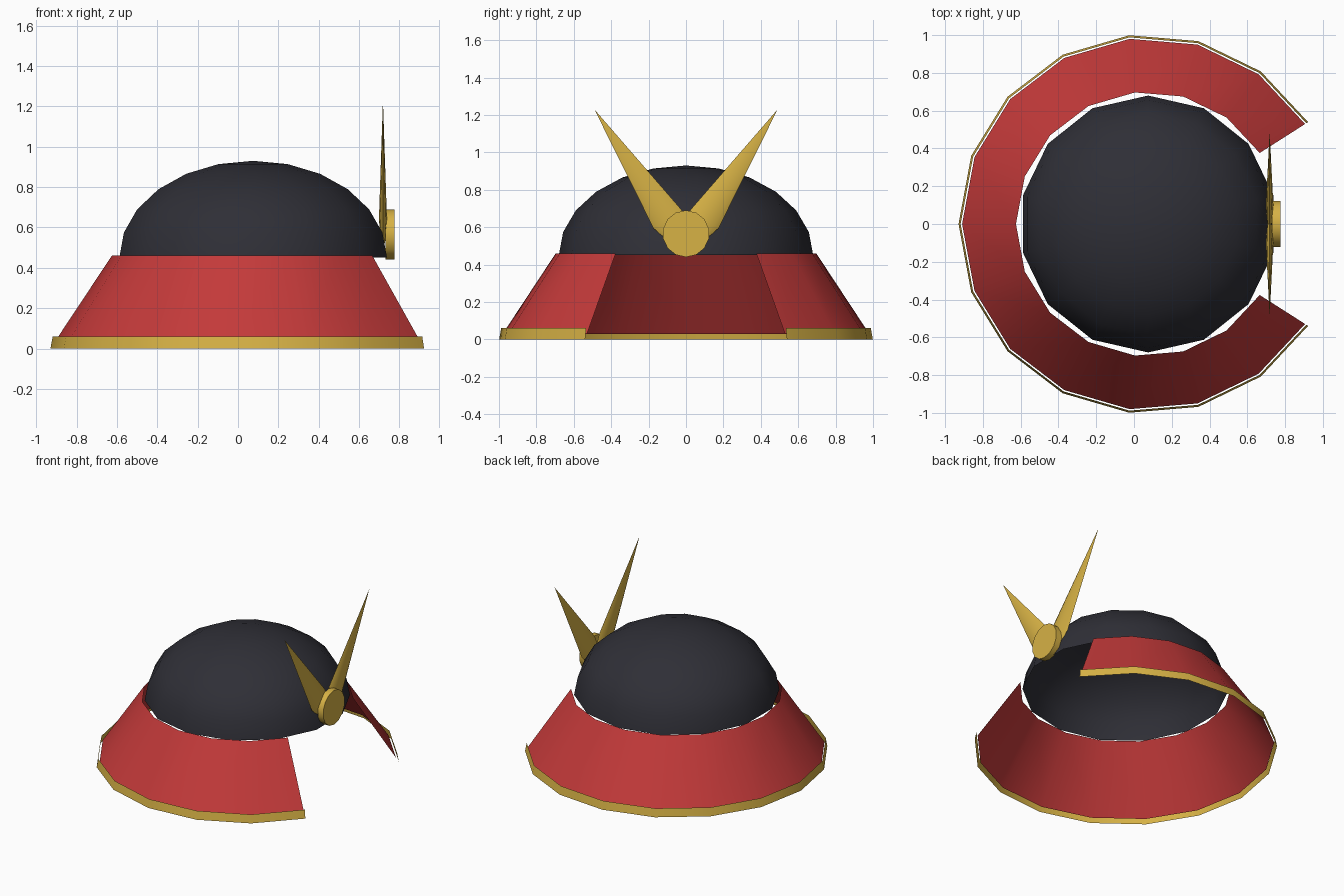
import bpy, bmesh, math
from mathutils import Vector

if "Cube" in bpy.data.objects:
    bpy.data.objects.remove(bpy.data.objects["Cube"])

CX = 0.075  # centre of the bowl along x


def material(name, rgb):
    m = bpy.data.materials.new(name)
    m.diffuse_color = (*rgb, 1)
    m.use_nodes = True
    m.node_tree.nodes["Principled BSDF"].inputs["Base Color"].default_value = m.diffuse_color
    return m


BLACK = material("charcoal", (0.028, 0.028, 0.037))
RED = material("red", (0.55, 0.042, 0.042))
GOLD = material("gold", (0.68, 0.445, 0.06))


def finish(name, bm, mat, angle):
    bmesh.ops.remove_doubles(bm, verts=bm.verts, dist=1e-5)
    me = bpy.data.meshes.new(name)
    bm.to_mesh(me)
    bm.free()
    me.materials.append(mat)
    ob = bpy.data.objects.new(name, me)
    bpy.context.collection.objects.link(ob)
    bpy.ops.object.select_all(action='DESELECT')
    bpy.context.view_layer.objects.active = ob
    ob.select_set(True)
    bpy.ops.object.shade_smooth_by_angle(angle=math.radians(angle))
    return ob


def lathe(name, profile, start, sweep, steps, mat, angle=40):
    """Sweep (radius, z) points, listed bottom to top, around the bowl axis."""
    bm = bmesh.new()
    vs = [bm.verts.new((CX + r, 0, z)) for r, z in profile]
    edges = [bm.edges.new(p) for p in zip(vs, vs[1:])]
    turn = bmesh.ops.rotate
    from_axis = Vector((CX, 0, 0))
    ang = math.radians(start)
    for v in vs:
        r = v.co.x - CX
        v.co = from_axis + Vector((r * math.cos(ang), r * math.sin(ang), v.co.z))
    bmesh.ops.spin(bm, geom=vs + edges, cent=from_axis, axis=(0, 0, 1),
                   angle=math.radians(sweep), steps=steps)
    bmesh.ops.remove_doubles(bm, verts=bm.verts, dist=1e-5)
    # Face the outside, away from the axis and upwards
    for f in bm.faces:
        c = f.calc_center_median() - Vector((CX, 0, 0))
        f.normal_update()
        if f.normal.dot(c) < 0:
            f.normal_flip()
    return finish(name, bm, mat, angle)


# Bowl: open half ellipsoid with 14 sides and 6 rings
dome = [(0.68 * math.cos(math.radians(a)), 0.45 + 0.48 * math.sin(math.radians(a)))
        for a in range(0, 91, 15)]
lathe("helmet_bowl", dome, 90, 360, 14, BLACK)

# Flared neck guard and its trim, open over the face
lathe("neck_guard", [(0.985, 0.03), (0.70, 0.46)], 32.5, 295, 14, RED)
lathe("guard_trim", [(1.004, 0.0), (0.993, 0.06)], 32.5, 295, 14, GOLD)

# Round crest plate on the brow
bm = bmesh.new()
bmesh.ops.create_cone(bm, cap_ends=True, segments=14, radius1=0.125,
                      radius2=0.125, depth=0.045)
for v in bm.verts:
    x, y, z = v.co
    v.co = (0.752 + z, x, 0.565 + y)
finish("crest_disc", bm, GOLD, 40)


# Flattened horns, tapering to a point
def horn(name, side):
    bm = bmesh.new()
    n = 8
    across = Vector((0, 0.83, -0.55))
    rings = []
    for y, z, r in ((0.03, 0.55, 0.065), (0.10, 0.645, 0.09)):
        ring = []
        for i in range(n):
            a = math.tau * i / n
            p = Vector((0.718, y, z)) + across * r * math.cos(a)
            p.x += 0.22 * r * math.sin(a)
            p.y *= side
            ring.append(bm.verts.new(p))
        rings.append(ring)
    tip = bm.verts.new((0.718, 0.49 * side, 1.23))
    low, high = rings
    for i in range(n):
        j = (i + 1) % n
        bm.faces.new((low[i], low[j], high[j], high[i]))
        bm.faces.new((high[i], high[j], tip))
    bm.faces.new(low)
    bmesh.ops.recalc_face_normals(bm, faces=bm.faces)
    finish(name, bm, GOLD, 50)


horn("horn_left", 1)
horn("horn_right", -1)
